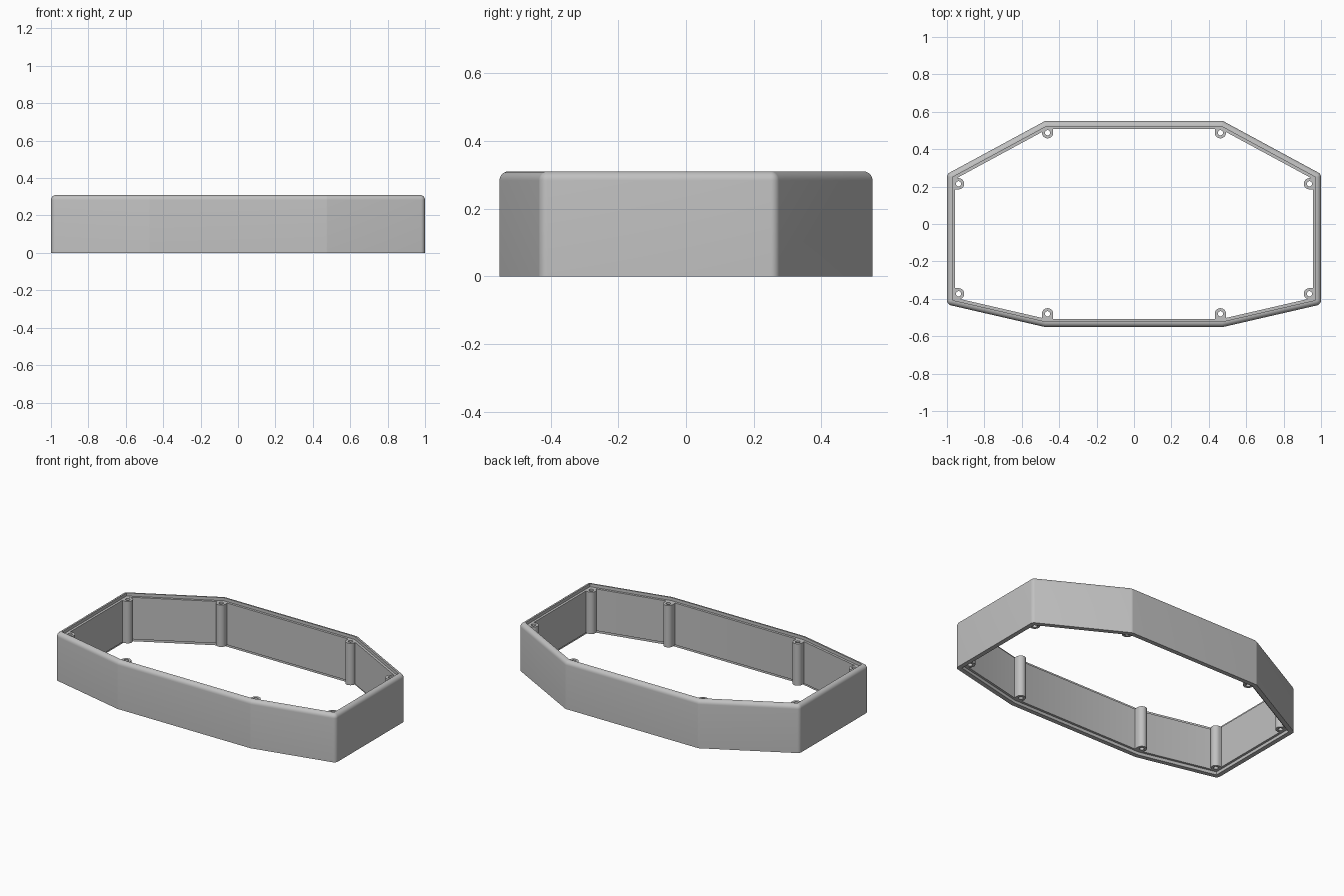
import bpy, bmesh, math
from mathutils import Vector, Matrix

cube = bpy.data.objects.get("Cube")
if cube:
    bpy.data.objects.remove(cube)

HEIGHT, ROUND, LIP, WALL, STEP = 0.31, 0.027, 0.029, 0.044, 0.02

grey = bpy.data.materials.new("plain grey")
grey.use_nodes = True
grey.diffuse_color = (0.53, 0.53, 0.53, 1)
grey.node_tree.nodes["Principled BSDF"].inputs["Base Color"].default_value = grey.diffuse_color


def finish(bm, name):
    bmesh.ops.remove_doubles(bm, verts=bm.verts, dist=1e-5)
    bmesh.ops.recalc_face_normals(bm, faces=bm.faces)
    mesh = bpy.data.meshes.new(name)
    bm.to_mesh(mesh)
    bm.free()
    mesh.materials.append(grey)
    obj = bpy.data.objects.new(name, mesh)
    bpy.context.collection.objects.link(obj)
    bpy.ops.object.select_all(action="DESELECT")
    bpy.context.view_layer.objects.active = obj
    obj.select_set(True)
    bpy.ops.object.shade_smooth_by_angle(angle=math.radians(25))
    return obj


def skin(bm, loops):
    """Join closed loops of points, the last one back to the first."""
    rings = [[bm.verts.new(p) for p in loop] for loop in loops]
    for a, b in zip(rings, rings[1:] + rings[:1]):
        for i in range(len(a)):
            j = (i + 1) % len(a)
            bm.faces.new((a[i], a[j], b[j], b[i]))


# Eight-sided outline, counter-clockwise
right = [(0.475, -0.551), (1, -0.43), (1, 0.267), (0.475, 0.551)]
outline = [Vector(p) for p in right + [(-x, y) for x, y in reversed(right)]]


def outline_loop(inset, z, steps=6):
    """Outline moved inwards, with its corners rounded while near the outside."""
    radius = max(ROUND - inset, 0)
    points = []
    for i, corner in enumerate(outline):
        before = (corner - outline[i - 1]).normalized()
        after = (outline[(i + 1) % len(outline)] - corner).normalized()
        n1, n2 = Vector((before.y, -before.x)), Vector((after.y, -after.x))
        centre = corner - (n1 + n2) * max(inset, ROUND) / (1 + n1.dot(n2))
        for s in range(steps + 1):
            p = centre + n1.lerp(n2, s / steps).normalized() * radius
            points.append((p.x, p.y, z))
    return points


# Wall with a rounded top edge and a stepped ledge at top and bottom
profile = [(0, 0)]
for k in range(7):
    a = math.pi / 2 * k / 6
    profile.append((ROUND * (1 - math.cos(a)), HEIGHT - ROUND * (1 - math.sin(a))))
profile += [(LIP, HEIGHT), (LIP, HEIGHT - STEP), (WALL, HEIGHT - STEP),
            (WALL, STEP), (LIP, STEP), (LIP, 0)]
bm = bmesh.new()
skin(bm, [outline_loop(d, z) for d, z in profile])
finish(bm, "frame_wall")


# Hollow screw posts, round on the inside and squared into the wall
def post_loop(radius, z, reach=None, count=32):
    points = []
    for i in range(count):
        a = 2 * math.pi * (i + 0.5) / count
        c, s = math.cos(a), math.sin(a)
        if reach and c > 0:
            m = max(c, abs(s))
            points.append((reach * c / m, radius * s / m, z))
        else:
            points.append((radius * c, radius * s, z))
    return points


def screw_post(name, x, y, angle):
    low, high = STEP, HEIGHT - STEP
    bm = bmesh.new()
    skin(bm, [post_loop(0.03, low, 0.034), post_loop(0.03, high, 0.034),
              post_loop(0.014, high), post_loop(0.014, low)])
    bm.transform(Matrix.Translation((x, y, 0)) @ Matrix.Rotation(angle, 4, "Z"))
    finish(bm, name)


for side, sx in (("left", 1), ("right", -1)):
    outward = 0 if sx > 0 else math.pi
    screw_post(f"back_post_{side}", 0.462 * sx, 0.488, math.pi / 2)
    screw_post(f"front_post_{side}", 0.462 * sx, -0.48, -math.pi / 2)
    screw_post(f"side_back_post_{side}", 0.938 * sx, 0.215, outward)
    screw_post(f"side_front_post_{side}", 0.938 * sx, -0.373, outward)
